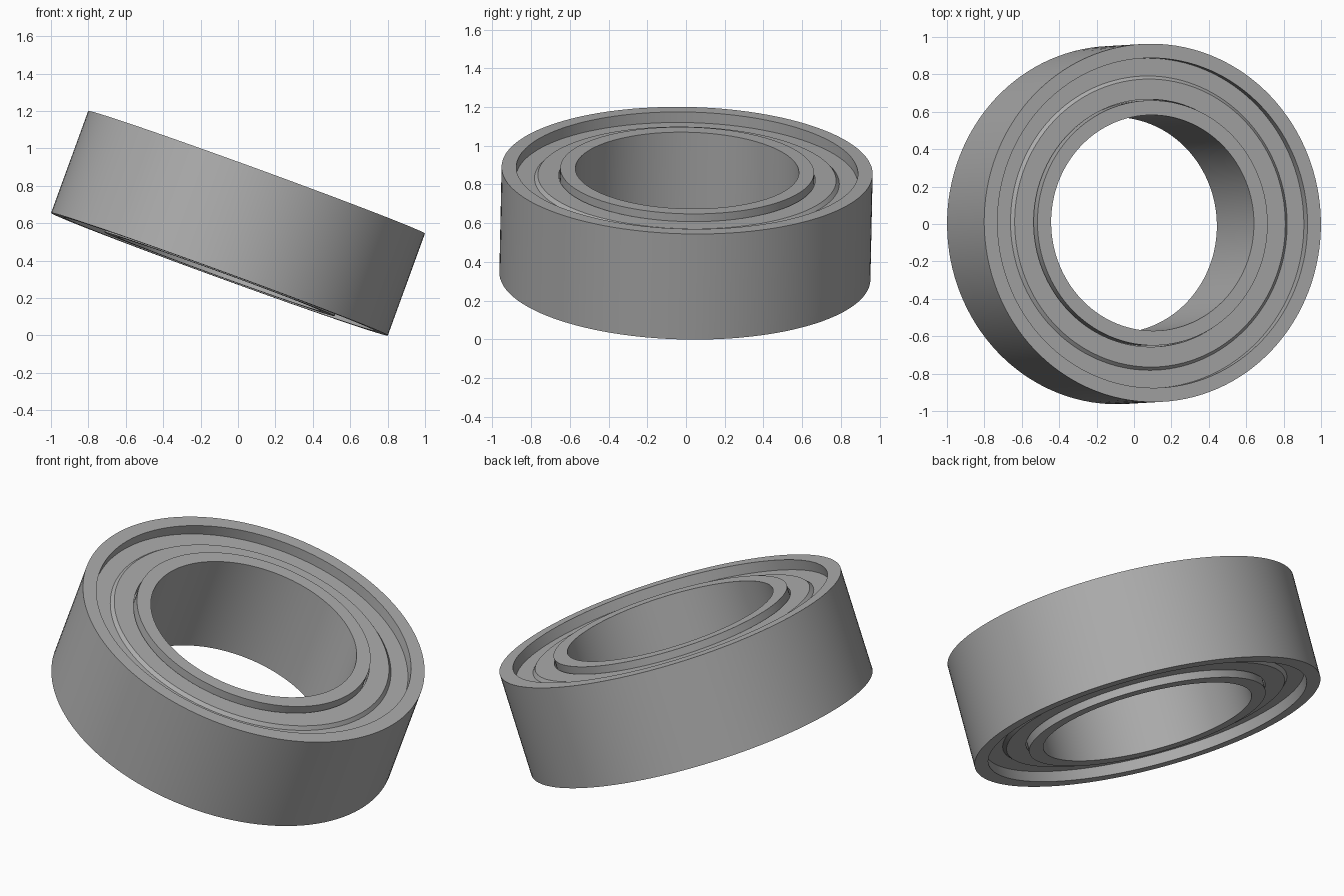
import bpy
import bmesh
from math import cos, sin, tau, radians

cube = bpy.data.objects.get("Cube")
if cube:
    bpy.data.objects.remove(cube, do_unlink=True)

SEGMENTS = 128
HALF = 0.29                          # half the width of the bearing
TILT = (-0.02, radians(20), 0)       # lean towards +x, and a trace towards +y
CENTRE = (0, 0, 0.6)

steel = bpy.data.materials.new("grey steel")
steel.use_nodes = True
GREY = (0.42, 0.42, 0.42, 1)
steel.diffuse_color = GREY
steel.node_tree.nodes["Principled BSDF"].inputs["Base Color"].default_value = GREY


def lathe(name, profile):
    """Turn a closed (radius, height) outline into a tilted ring."""
    bm = bmesh.new()
    rings = []
    for i in range(SEGMENTS):
        a = tau * i / SEGMENTS
        rings.append([bm.verts.new((r * cos(a), r * sin(a), z)) for r, z in profile])
    n = len(profile)
    for i, ring in enumerate(rings):
        following = rings[(i + 1) % SEGMENTS]
        for j in range(n):
            k = (j + 1) % n
            bm.faces.new((ring[j], following[j], following[k], ring[k]))
    bmesh.ops.recalc_face_normals(bm, faces=bm.faces)
    mesh = bpy.data.meshes.new(name)
    bm.to_mesh(mesh)
    bm.free()
    mesh.materials.append(steel)
    obj = bpy.data.objects.new(name, mesh)
    bpy.context.collection.objects.link(obj)
    obj.location = CENTRE
    obj.rotation_euler = TILT
    bpy.ops.object.select_all(action="DESELECT")
    obj.select_set(True)
    bpy.context.view_layer.objects.active = obj
    bpy.ops.object.shade_smooth_by_angle(angle=radians(30))
    return obj


def rectangle(inner, outer, low, high):
    return [(inner, low), (outer, low), (outer, high), (inner, high)]


# Outer and inner races
lathe("outer_race", rectangle(0.882, 0.958, -HALF, HALF))
lathe("inner_race", rectangle(0.577, 0.655, -HALF, HALF))

# Recessed shields with a bevelled raised collar, one on each side
FLOOR, COLLAR, BACK = HALF - 0.058, HALF - 0.04, HALF - 0.09
for side, name in ((1, "upper_shield"), (-1, "lower_shield")):
    outline = [(0.662, BACK), (0.882, BACK), (0.882, FLOOR),
               (0.787, FLOOR), (0.77, COLLAR), (0.662, COLLAR)]
    lathe(name, [(r, side * z) for r, z in outline])

# Cage closing the gap behind the shields
lathe("cage", rectangle(0.655, 0.882, -BACK, BACK))
